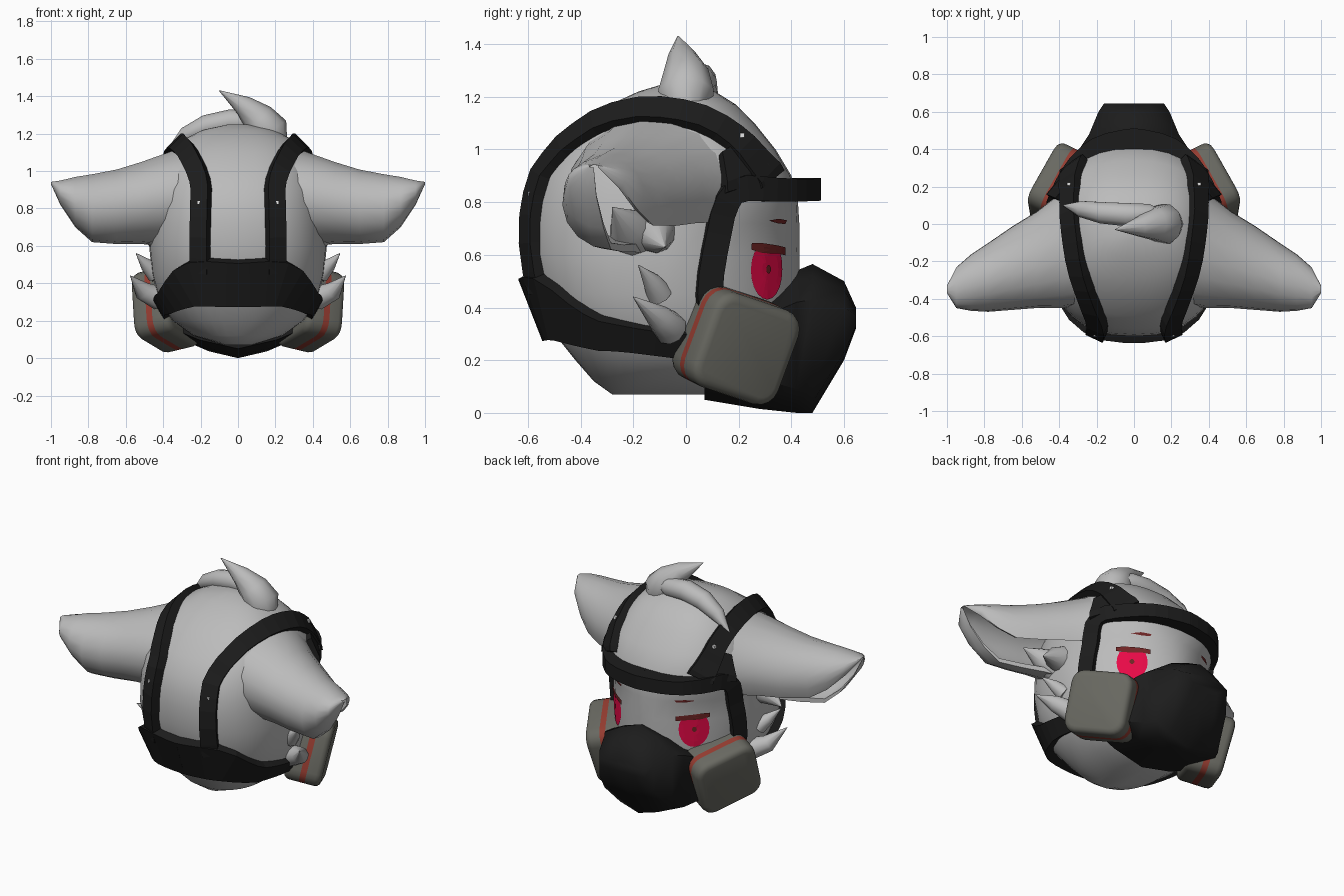
import bpy, bmesh, math
from mathutils import Vector, Matrix
from mathutils.bvhtree import BVHTree

if "Cube" in bpy.data.objects:
    bpy.data.objects.remove(bpy.data.objects["Cube"])


def material(name, rgb):
    m = bpy.data.materials.new(name)
    m.diffuse_color = (*rgb, 1)
    m.use_nodes = True
    m.node_tree.nodes["Principled BSDF"].inputs["Base Color"].default_value = m.diffuse_color
    return m


FUR = material("grey fur", (0.5, 0.5, 0.5))
BLACK = material("black rubber", (0.012, 0.012, 0.012))
CAN = material("filter grey", (0.14, 0.14, 0.12))
STRIPE = material("stripe red", (0.3, 0.045, 0.03))
EYE = material("eye crimson", (0.82, 0.003, 0.065))
LID = material("dark red", (0.16, 0.018, 0.018))
STUD = material("stud white", (0.8, 0.8, 0.8))


def build(name, bm, mats, angle=None, mirror=False):
    bmesh.ops.recalc_face_normals(bm, faces=bm.faces[:])
    me = bpy.data.meshes.new(name)
    bm.to_mesh(me)
    bm.free()
    ob = bpy.data.objects.new(name, me)
    bpy.context.collection.objects.link(ob)
    for m in mats:
        me.materials.append(m)
    if angle:
        bpy.ops.object.select_all(action='DESELECT')
        ob.select_set(True)
        bpy.context.view_layer.objects.active = ob
        bpy.ops.object.shade_smooth_by_angle(angle=math.radians(angle))
    if mirror:
        ob.modifiers.new("Mirror", 'MIRROR')
    return ob


def loft(rings):
    """Skin a list of equal closed rings and cap both ends."""
    bm = bmesh.new()
    rs = [[bm.verts.new(p) for p in r] for r in rings]
    n = len(rs[0])
    for a, b in zip(rs, rs[1:]):
        for i in range(n):
            j = (i + 1) % n
            bm.faces.new((a[i], a[j], b[j], b[i]))
    bm.faces.new(rs[0])
    bm.faces.new(rs[-1])
    return bm


def spow(v, e):
    return math.copysign(abs(v) ** e, v)


# Head: (z, half width, back y, front y, front roundness), squarish behind, tapered at the face
HEAD = [(.07, .08, -.28, .08, .9), (.12, .24, -.35, .25, .9), (.2, .35, -.42, .38, 1),
        (.3, .42, -.5, .42, 1.1), (.45, .46, -.57, .43, 1.13), (.6, .475, -.6, .43, 1.13),
        (.72, .47, -.6, .43, 1.08), (.8, .465, -.59, .425, .9), (.9, .45, -.56, .4, .82),
        (1.0, .42, -.49, .34, .82), (1.1, .36, -.39, .26, .82), (1.17, .29, -.29, .19, .82),
        (1.22, .19, -.18, .11, .82), (1.25, .05, -.08, .01, .82)]
rings = []
for z, w, b, f, e in HEAD:
    ring = []
    for i in range(36):
        t = math.tau * i / 36
        k = e if 0 < i < 18 else .82
        ring.append((w * spow(math.cos(t), k), (b + f) / 2 + (f - b) / 2 * spow(math.sin(t), k), z))
    rings.append(ring)
bm = loft(rings)
bmesh.ops.recalc_face_normals(bm, faces=bm.faces[:])
TREE = BVHTree.FromBMesh(bm)
build("head", bm, [FUR], 60)


def snap(p, level=False):
    """Nearest head point and a smooth outward normal."""
    q = TREE.find_nearest(p)[0]
    n = Vector((q.x / .23, (q.y + .08) / .27, 0 if level else (q.z - .65) / .36)).normalized()
    return q, n


# Straps: ribbons (x, y, z, width, thickness) wrapped on the head
def strap(name, pts, level=False):
    pts = [Vector(p) for p in pts]
    path = []
    for i in range(len(pts) - 1):
        a, b = pts[i], pts[i + 1]
        p, q = pts[max(i - 1, 0)], pts[min(i + 2, len(pts) - 1)]
        for t in (0, 1 / 3, 2 / 3):
            path.append(.5 * (2 * a + (b - p) * t + (2 * p - 5 * a + 4 * b - q) * t * t
                              + (3 * a - p - 3 * b + q) * t ** 3))
    path.append(pts[-1])
    hits = [snap(Vector(p[:3]), level) for p in path]
    rings = []
    for i, (q, n) in enumerate(hits):
        t = hits[min(i + 1, len(hits) - 1)][0] - hits[max(i - 1, 0)][0]
        s = n.cross(t).normalized() * path[i][3] / 2
        up = n * path[i][4]
        rings.append([q - s - n * .04, q + s - n * .04, q + s + up, q - s + up])
    build(name, loft(rings), [BLACK], mirror=True)


strap("top_strap", [(.22, -.6, .45, .1, .04), (.2, -.6, .75, .1, .045), (.21, -.53, .97, .1, .045),
                    (.27, -.35, 1.1, .1, .045), (.32, -.1, 1.14, .11, .035), (.33, .12, 1.07, .11, .035),
                    (.35, .26, .98, .13, .035), (.34, .34, .88, .16, .035)])
strap("temple_gusset", [(.37, .16, 1.0, .1, .025), (.39, .22, .93, .2, .025), (.4, .25, .86, .24, .025)])
strap("brow_strap", [(-.005, .42, .85, .085, .1), (.2, .41, .85, .085, .08), (.34, .34, .85, .09, .05),
                     (.43, .18, .84, .1, .03), (.45, .13, .68, .1, .025), (.46, .1, .45, .1, .025),
                     (.42, .12, .25, .1, .03)], True)
strap("neck_strap", [(-.005, -.56, .4, .25, .045), (.22, -.53, .4, .25, .045), (.38, -.4, .31, .15, .04),
                     (.43, -.2, .265, .11, .03), (.42, .05, .24, .11, .03), (.38, .2, .22, .11, .03)])

# Strap studs
for name, p in (("rear_stud", (.2, -.58, .83)), ("front_stud", (.33, .2, 1.04))):
    q, n = snap(Vector(p))
    bm = bmesh.new()
    bmesh.ops.create_cube(bm, size=.018, matrix=Matrix.Translation(q + n * .038))
    build(name, bm, [STUD], mirror=True)

# Muzzle mask: (y, keel z, low side z, high side z, top z, half width)
MASK = [(.07, .05, .17, .24, .26, .38), (.28, .015, .13, .36, .44, .36), (.42, 0, .09, .42, .54, .28),
        (.48, 0, .1, .43, .565, .24), (.6, .2, .23, .4, .5, .19), (.645, .32, .33, .37, .4, .16)]
rings = []
for y, keel, lo, hi, top, w in MASK:
    rings.append([(0, y, keel), (w * .55, y, keel + (lo - keel) * .4), (w, y, lo), (w, y, hi),
                  (w * .5, y, (hi + 2 * top) / 3), (0, y, top), (-w * .5, y, (hi + 2 * top) / 3),
                  (-w, y, hi), (-w, y, lo), (-w * .55, y, keel + (lo - keel) * .4)])
build("muzzle_mask", loft(rings), [BLACK], 60)

# Filter canisters: tilted rounded boxes with a red band
u = Vector((-.47, .83, -.28)).normalized()
n = u.cross(Vector((.06, .34, .94))).normalized()
v = n.cross(u)
bm = bmesh.new()
bmesh.ops.create_cube(bm, size=1, matrix=Matrix.Diagonal((.39, .38, .22, 1)))
bmesh.ops.bevel(bm, geom=[e for e in bm.edges if abs(e.verts[0].co.z - e.verts[1].co.z) > .1],
                offset=.08, segments=4, profile=.5, affect='EDGES')
bmesh.ops.bevel(bm, geom=[e for e in bm.edges if abs(e.verts[0].co.z - e.verts[1].co.z) < .01],
                offset=.035, segments=3, profile=.5, affect='EDGES')
for h in (-.015, .02):
    bmesh.ops.bisect_plane(bm, geom=bm.verts[:] + bm.edges[:] + bm.faces[:],
                           plane_co=(0, 0, h), plane_no=(0, 0, 1))
for f in bm.faces:
    if -.015 < f.calc_center_median().z < .02 and abs(f.normal.z) < .5:
        f.material_index = 1
frame = Matrix((u, v, n)).transposed().to_4x4()
bm.transform(Matrix.Translation((.385, .19, .26)) @ frame)
build("filter_canister", bm, [CAN, STRIPE], 35, True)

# Ears: cupped crescent sections (x, back y, front y, low z, high z)
EAR = [(.3, -.44, .26, .6, 1.13), (.38, -.45, .18, .6, 1.1), (.52, -.45, .07, .61, 1.05),
       (.65, -.46, -.01, .61, 1.01), (.78, -.47, -.1, .62, .985), (.87, -.465, -.16, .7, .97),
       (.95, -.45, -.23, .82, .95), (1.0, -.37, -.33, .93, .942)]
rings = []
for x, b, f, lo, hi in EAR:
    ring = []
    for k, side in ((1, range(15)), (.86, range(14, -1, -1))):
        for i in side:
            a = math.radians(-30 + 300 * i / 14)
            ring.append((x, (b + f) / 2 + k * (f - b) / 2 * math.cos(a),
                         (lo + hi) / 2 + k * (hi - lo) / 2 * math.sin(a)))
    rings.append(ring)
build("ear", loft(rings), [FUR], 60, True)


# Tufts: tapered curved spikes from (x, y, z, radius)
def spike(name, pts, mirror=False):
    rings = []
    for i, p in enumerate(pts):
        t = Vector(pts[min(i + 1, len(pts) - 1)][:3]) - Vector(pts[max(i - 1, 0)][:3])
        s = t.cross(Vector((0, 1, 0))).normalized()
        w = s.cross(t).normalized()
        rings.append([Vector(p[:3]) + p[3] * (s * math.cos(a) + w * math.sin(a))
                      for a in [math.tau * k / 10 for k in range(10)]])
    build(name, loft(rings), [FUR], 60, mirror)


spike("hair_tuft_tall", [(.2, 0, 1.14, .07), (.165, 0, 1.21, .11), (.11, 0, 1.28, .09),
                         (.03, -.015, 1.35, .055), (-.1, -.03, 1.43, .002)])
spike("hair_tuft_side", [(.14, .05, 1.25, .03), (.08, .05, 1.26, .06), (-.04, .05, 1.265, .065),
                         (-.17, .06, 1.24, .06), (-.28, .08, 1.19, .045), (-.38, .1, 1.11, .002)])
spike("cheek_tuft_upper", [(.44, -.1, .45, .05), (.49, -.13, .5, .035), (.545, -.18, .56, .002)], True)
spike("cheek_tuft_lower", [(.42, -.06, .32, .065), (.51, -.1, .36, .05), (.575, -.2, .44, .002)], True)
spike("ear_tuft_upper", [(.42, -.2, .68, .1), (.51, -.22, .71, .07), (.6, -.28, .78, .002)], True)
spike("ear_tuft_lower", [(.42, -.12, .69, .09), (.51, -.11, .67, .065), (.62, -.08, .63, .002)], True)


# Face markings: thin patches cast onto the head around a centre
def marking(name, mat, centre, outline, lift):
    c = Vector(centre)
    n = Vector((.72, .69, 0)).normalized()
    side = Vector((-n.y, n.x, 0))
    bm = bmesh.new()

    def put(a, b):
        p = c + side * a + Vector((0, 0, b))
        hit = TREE.ray_cast(p + n, -n)[0] or p
        return bm.verts.new(hit + n * lift)
    mid = put(0, 0)
    loops = [[put(a * k, b * k) for a, b in outline] for k in (.35, .7, 1)]
    m = len(outline)
    for i in range(m):
        j = (i + 1) % m
        bm.faces.new((mid, loops[0][i], loops[0][j]))
        for a, b in zip(loops, loops[1:]):
            bm.faces.new((a[i], b[i], b[j], a[j]))
    build(name, bm, [mat], mirror=True)


def oval(rx, ry, top=9):
    return [(rx * math.cos(t), min(ry * math.sin(t), top))
            for t in [math.tau * i / 20 for i in range(20)]]


marking("eye", EYE, (.275, .31, .545), oval(.09, .115, .07), .005)
marking("pupil", LID, (.275, .31, .545), oval(.014, .016), .009)
marking("eyelid", LID, (.275, .32, .62),
        [(-.1, .025), (-.05, .025), (0, .02), (.05, .015), (.1, .008), (.1, -.022), (.05, -.015),
         (0, -.015), (-.05, -.012), (-.1, 0)], .009)
marking("eyebrow", LID, (.25, .36, .725),
        [(-.06, .005), (0, .012), (.06, .006), (.05, -.008), (0, -.006)], .006)
